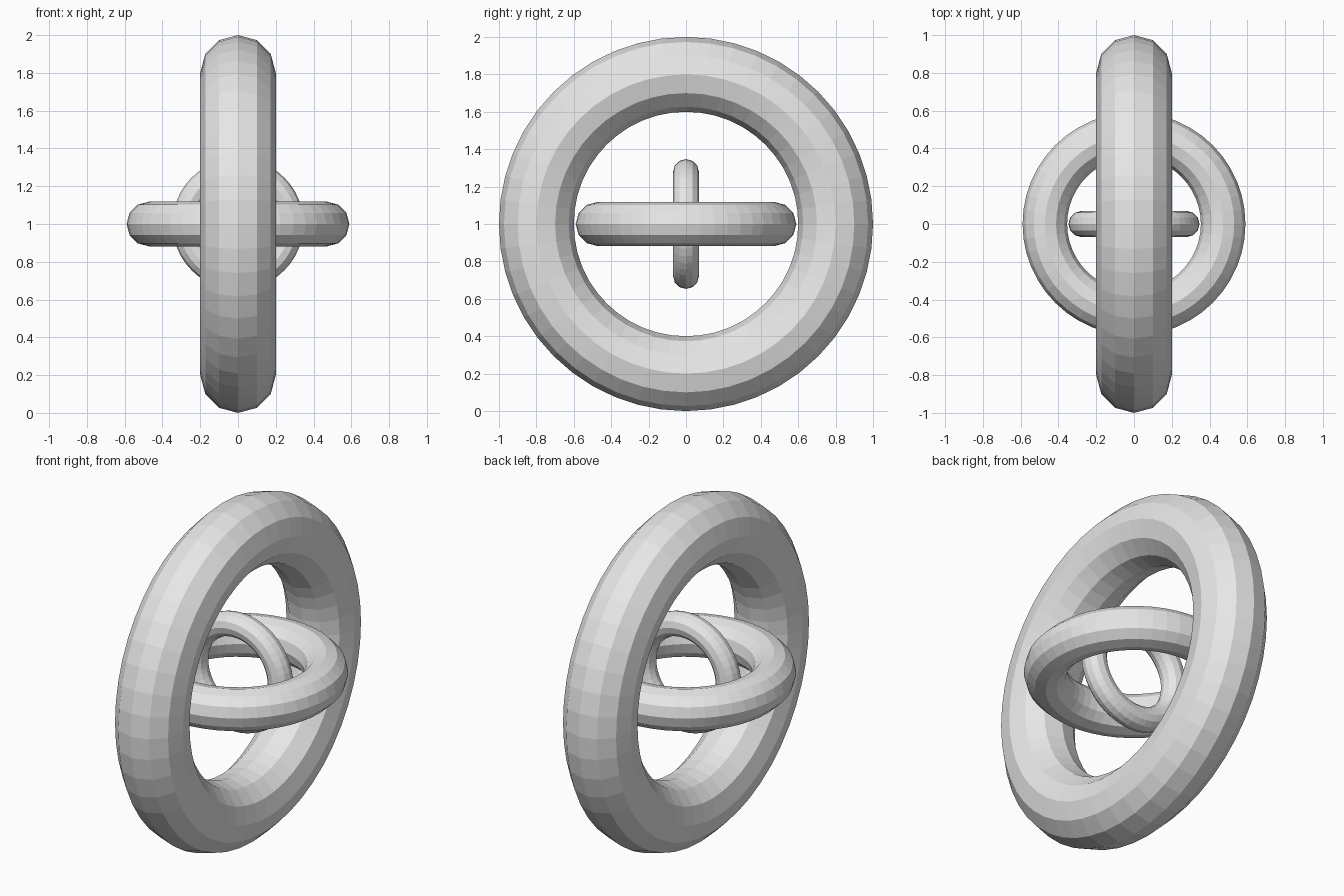
import bpy
from math import radians

cube = bpy.data.objects.get("Cube")
if cube:
    bpy.data.objects.remove(cube, do_unlink=True)

# Single grey finish shared by all rings
grey = bpy.data.materials.new("light_grey")
grey.use_nodes = True
colour = (0.8, 0.8, 0.8, 1)
grey.diffuse_color = colour
grey.node_tree.nodes["Principled BSDF"].inputs["Base Color"].default_value = colour


def add_ring(name, outer_radius, rotation):
    """Flat-shaded ring whose tube is a quarter of its main radius."""
    major = outer_radius / 1.25
    bpy.ops.mesh.primitive_torus_add(
        major_segments=48, minor_segments=12,
        major_radius=major, minor_radius=major / 4,
        location=(0, 0, 1), rotation=rotation)
    ring = bpy.context.object
    ring.name = name
    ring.data.materials.append(grey)
    bpy.ops.object.shade_flat()


# Three nested rings, each at right angles to the others
add_ring("outer_ring", 1.0, (0, radians(90), 0))
add_ring("middle_ring", 0.59, (0, 0, 0))
add_ring("inner_ring", 0.347, (radians(90), 0, 0))
